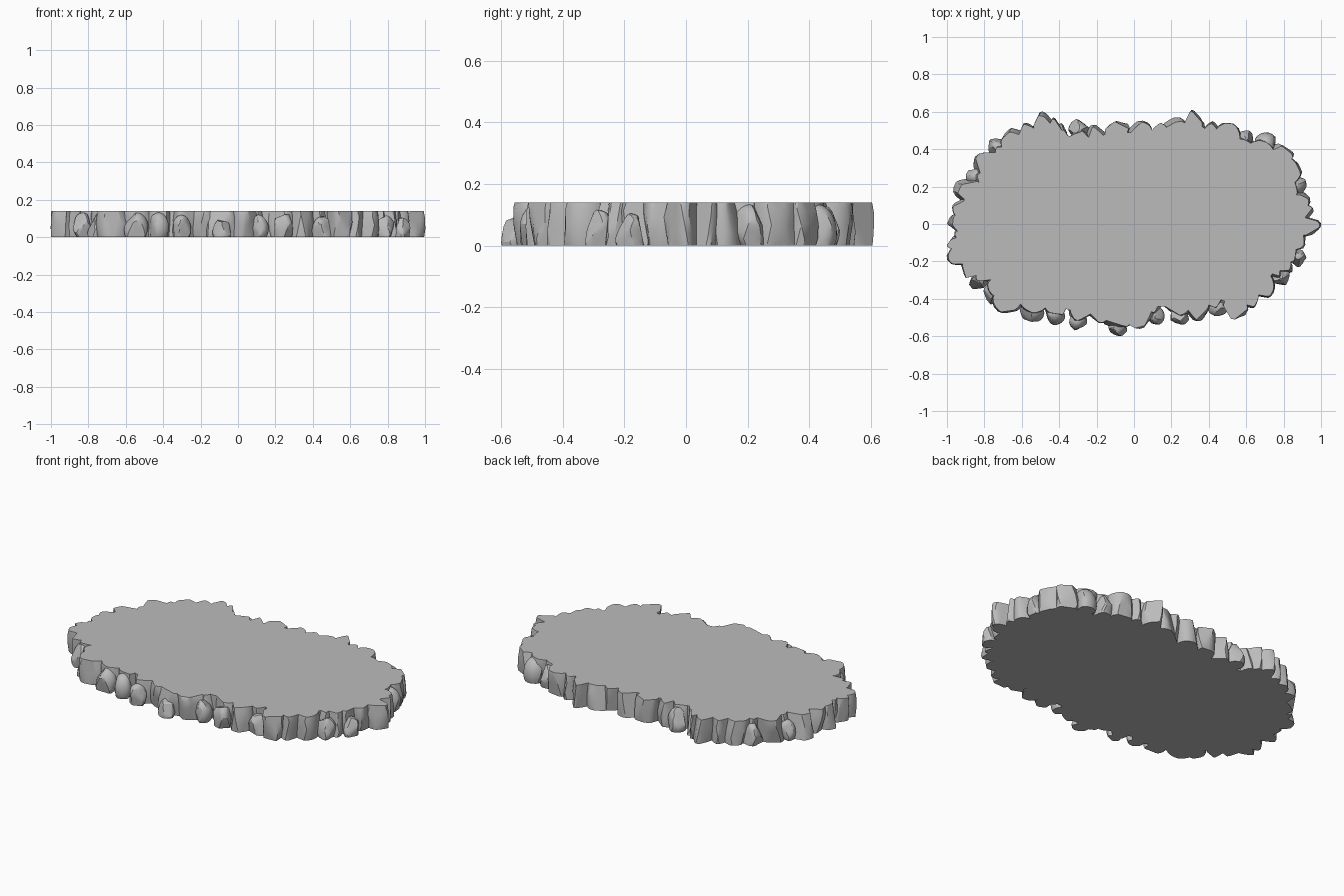
import bpy
import bmesh
import random
from mathutils import Vector

random.seed(7)
TOP = 0.14

if "Cube" in bpy.data.objects:
    bpy.data.objects.remove(bpy.data.objects["Cube"], do_unlink=True)

# Outer rim of the rock ledge, counter-clockwise, in hundredths
RIM = [
    (100, -2), (96, 7), (94, 14), (92, 23), (88, 32), (82, 41), (74, 48), (61, 50),
    (52, 54), (42, 55), (32, 61), (22, 57), (14, 54), (2, 55), (-9, 55), (-20, 53),
    (-29, 56), (-38, 54), (-43, 57), (-50, 60), (-59, 54), (-68, 50), (-77, 45),
    (-84, 37), (-89, 28), (-96, 21), (-97, 10), (-100, 1), (-96, -5), (-100, -12),
    (-100, -19), (-92, -26), (-87, -34), (-78, -42), (-70, -48), (-56, -52),
    (-43, -54), (-31, -57), (-20, -53), (-8, -60), (2, -56), (12, -54), (25, -54),
    (35, -52), (46, -49), (57, -50), (64, -45), (73, -39), (82, -32), (85, -25),
    (91, -20), (92, -10),
]
# Rim points where a low boulder stands in front of the ledge
LOW = {3, 6, 7, 16, 22, 24, 32, 33, 35, 36, 37, 39, 41, 42, 44, 48, 50}

points = [Vector((x, y, 0)) / 100 for x, y in RIM]
count = len(points)

stone = bpy.data.materials.new("grey stone")
stone.use_nodes = True
GREY = (0.5, 0.5, 0.5, 1)
stone.diffuse_color = GREY
stone.node_tree.nodes["Principled BSDF"].inputs["Base Color"].default_value = GREY


def outward(i):
    """Horizontal normal of the rim at a point."""
    t = points[(i + 2) % count] - points[i - 2]
    return Vector((t.y, -t.x, 0)).normalized()


def clip(bm, z, up):
    """Cut the mesh flat at height z and cap it."""
    cut = bmesh.ops.bisect_plane(
        bm, geom=bm.verts[:] + bm.edges[:] + bm.faces[:], dist=1e-5,
        plane_co=(0, 0, z), plane_no=(0, 0, up), clear_outer=True)
    edges = [g for g in cut["geom_cut"] if isinstance(g, bmesh.types.BMEdge)]
    if edges:
        bmesh.ops.edgeloop_fill(bm, edges=edges)


def add_rock(target, tip, normal, size, z):
    """Chiselled boulder whose outermost point reaches the tip."""
    bm = bmesh.new()
    bmesh.ops.create_icosphere(bm, subdivisions=3, radius=1.12)
    # Chisel flat facets by pressing vertices onto random planes
    for _ in range(11):
        n = Vector((random.uniform(-1, 1), random.uniform(-1, 1),
                    random.uniform(-0.5, 0.6))).normalized()
        d = random.uniform(0.74, 0.95)
        for v in bm.verts:
            over = v.co.dot(n) - d
            if over > 0:
                v.co -= n * over
    reach = max(v.co.x for v in bm.verts)
    side = Vector((-normal.y, normal.x, 0))
    for v in bm.verts:
        x, y, h = v.co
        v.co = (tip + normal * (x - reach) * size[0] + side * y * size[1]
                + Vector((0, 0, z + h * size[2])))
    clip(bm, 0, -1)
    clip(bm, TOP, 1)
    bmesh.ops.recalc_face_normals(bm, faces=bm.faces[:])
    part = bpy.data.meshes.new("rock_part")
    bm.to_mesh(part)
    bm.free()
    target.from_mesh(part)
    bpy.data.meshes.remove(part)


def finish(bm, name, smooth=True):
    mesh = bpy.data.meshes.new(name)
    bm.to_mesh(mesh)
    bm.free()
    mesh.materials.append(stone)
    obj = bpy.data.objects.new(name, mesh)
    bpy.context.collection.objects.link(obj)
    if smooth:
        bpy.ops.object.select_all(action="DESELECT")
        obj.select_set(True)
        bpy.context.view_layer.objects.active = obj
        bpy.ops.object.shade_smooth_by_angle(angle=0.45)
    return obj


# Flat slab filling the middle, set in behind the rocks
slab = bmesh.new()
ring = [p - outward(i) * (0.1 if i in LOW else 0.06) for i, p in enumerate(points)]
base = slab.faces.new([slab.verts.new(p) for p in ring])
lid = bmesh.ops.extrude_face_region(slab, geom=[base], use_keep_orig=True)
for v in lid["geom"]:
    if isinstance(v, bmesh.types.BMVert):
        v.co.z = TOP
bmesh.ops.recalc_face_normals(slab, faces=slab.faces[:])
finish(slab, "ground_slab", smooth=False)

# Tall rocks forming the ledge wall, flush with the flat top
tall = bmesh.new()
for i, p in enumerate(points):
    n = outward(i)
    gap = (points[(i + 1) % count] - points[i - 1]).length / 2
    tip = p - n * (0.045 if i in LOW else 0)
    size = (random.uniform(0.08, 0.1), gap * random.uniform(0.66, 0.8),
            random.uniform(0.17, 0.22))
    add_rock(tall, tip, n, size, random.uniform(0.04, 0.07))
finish(tall, "ledge_rocks")

# Low boulders around the foot of the wall
low = bmesh.new()
for i in sorted(LOW):
    r = random.uniform(0.045, 0.06)
    add_rock(low, points[i], outward(i), (r, r, r * 1.4), random.uniform(0.03, 0.05))
finish(low, "foot_boulders")
